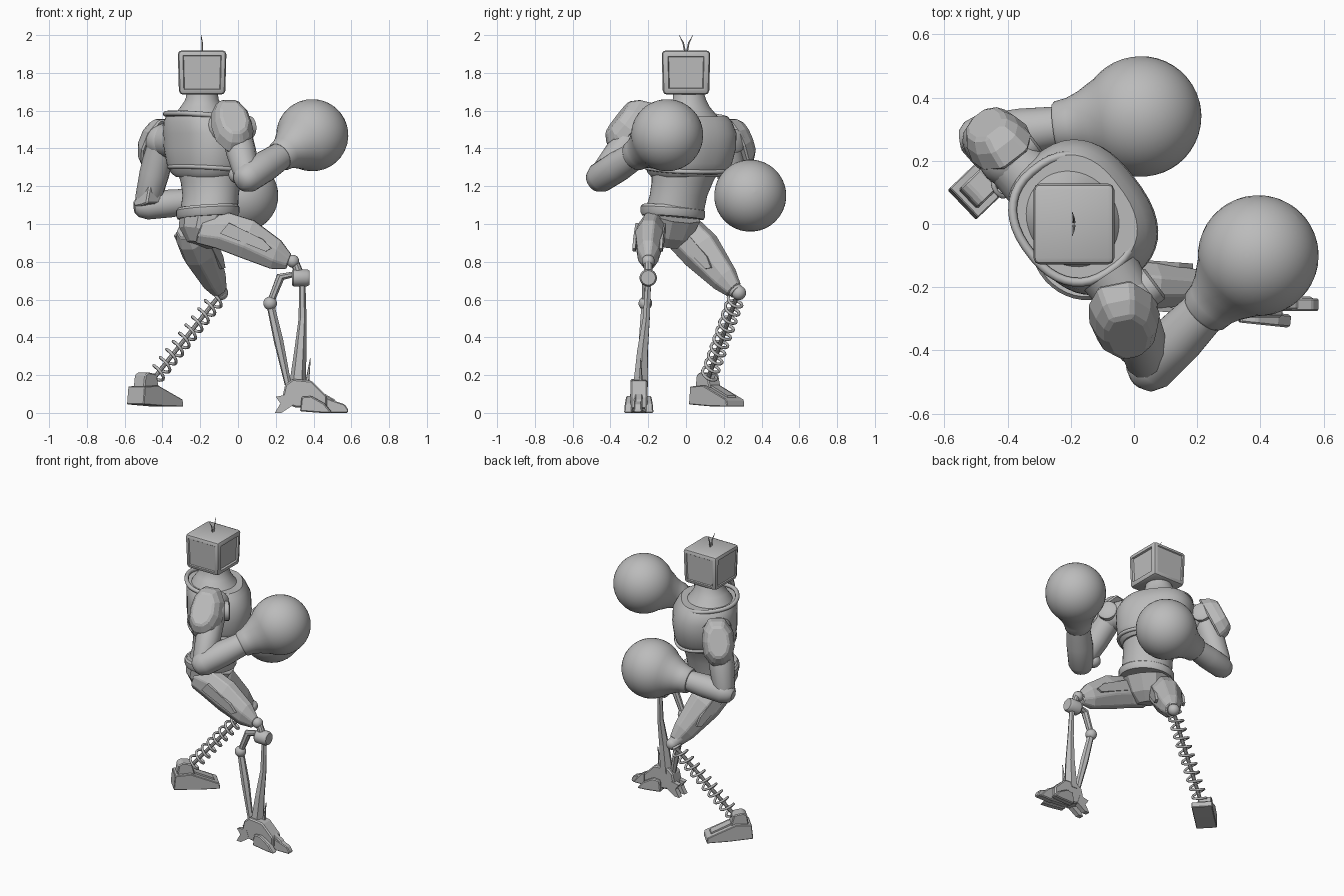
import bpy, bmesh, math
from mathutils import Vector as V

cube = bpy.data.objects.get("Cube")
if cube:
    bpy.data.objects.remove(cube, do_unlink=True)

grey = bpy.data.materials.new("plain_grey")
grey.use_nodes = True
grey.diffuse_color = (0.5, 0.5, 0.5, 1)
grey.node_tree.nodes["Principled BSDF"].inputs["Base Color"].default_value = (0.5, 0.5, 0.5, 1)

UP = V((0, 0, 1))
ACROSS, FACING = V((0.6, -0.8, 0)), V((0.8, 0.6, 0))   # shoulder line and chest direction


def finish(name, bm, smooth=True, bevel=0):
    bmesh.ops.recalc_face_normals(bm, faces=bm.faces[:])
    mesh = bpy.data.meshes.new(name)
    bm.to_mesh(mesh)
    bm.free()
    ob = bpy.data.objects.new(name, mesh)
    bpy.context.collection.objects.link(ob)
    mesh.materials.append(grey)
    if bevel:
        mod = ob.modifiers.new("bevel", "BEVEL")
        mod.width, mod.segments = bevel, 1
    if smooth:
        select(ob)
        bpy.ops.object.shade_smooth_by_angle(angle=math.radians(35))


def select(ob):
    bpy.ops.object.select_all(action='DESELECT')
    ob.select_set(True)
    bpy.context.view_layer.objects.active = ob


def loft(name, rings, smooth=True, bevel=0):
    bm = bmesh.new()
    loops = [[bm.verts.new(p) for p in ring] for ring in rings]
    n = len(loops[0])
    for lo, hi in zip(loops, loops[1:]):
        for i in range(n):
            j = (i + 1) % n
            bm.faces.new((lo[i], lo[j], hi[j], hi[i]))
    bm.faces.new(loops[0])
    bm.faces.new(loops[-1])
    finish(name, bm, smooth, bevel)


def oval(c, a, b, n=32, turn=0.0, power=1.0):
    def bent(v):
        return math.copysign(abs(v) ** power, v)
    angles = [math.tau * (i + turn) / n for i in range(n)]
    return [V(c) + a * bent(math.cos(t)) + b * bent(math.sin(t)) for t in angles]


def tube(name, pts, radii, n=20, squash=1.0, smooth=True, bevel=0):
    # stack of rings square to the line from first to last point
    pts = [V(p) for p in pts]
    d = (pts[-1] - pts[0]).normalized()
    side = d.cross(UP)
    side = side.normalized() if side.length > 0.01 else V((1, 0, 0))
    top = side.cross(d)
    rings = [oval(p, side * r * squash, top * r, n, 0.5) for p, r in zip(pts, radii)]
    loft(name, rings, smooth, bevel)


def body(name, rows, tilt=0.0, power=1.0):
    loft(name, [oval((x, y, z), ACROSS * a + UP * tilt, FACING * b, 40, 0.5, power)
                for z, x, y, a, b in rows])


def prism(name, origin, a, b, pts, depth, taper=1.0, bevel=0.0):
    a, b = V(a).normalized(), V(b).normalized()
    n = a.cross(b)
    mid = sum((V(p) for p in pts), V((0, 0))) / len(pts)
    def layer(h, s):
        flat = [mid + (V(p) - mid) * s for p in pts]
        return [V(origin) + a * p.x + b * p.y + n * h * depth for p in flat]
    shoulder = [layer(0.1, 0.6 + 0.4 * taper)] if taper < 1 else []
    loft(name, [layer(-0.5, 1)] + shoulder + [layer(0.5, taper)], False, bevel)


def wire(name, pts, r, cyclic=False):
    curve = bpy.data.curves.new(name, 'CURVE')
    curve.dimensions = '3D'
    curve.bevel_depth, curve.bevel_resolution = r, 2
    curve.use_fill_caps = True
    line = curve.splines.new('POLY')
    line.points.add(len(pts) - 1)
    for p, q in zip(line.points, pts):
        p.co = (*q, 1)
    line.use_cyclic_u = cyclic
    curve.materials.append(grey)
    ob = bpy.data.objects.new(name, curve)
    bpy.context.collection.objects.link(ob)
    select(ob)
    bpy.ops.object.convert(target='MESH')


def ball(name, c, r):
    bm = bmesh.new()
    bmesh.ops.create_uvsphere(bm, u_segments=24, v_segments=14, radius=r)
    bmesh.ops.translate(bm, verts=bm.verts, vec=V(c))
    finish(name, bm)


# Boxy head, narrower below: deep screen on one side, shallow panels on the rest
bm = bmesh.new()
bmesh.ops.create_cube(bm, size=1)
for v in bm.verts:
    wide = 0.258 if v.co.z > 0 else 0.245
    v.co = V((v.co.x * wide, v.co.y * wide, v.co.z * 0.235))
bmesh.ops.bevel(bm, geom=bm.edges[:], offset=0.022, segments=2, affect='EDGES', profile=0.5)
bm.normal_update()
sides = [f for f in bm.faces if f.calc_area() > 0.03 and abs(f.normal.z) < 0.5]
for f in sides:
    screen = f.normal.x > 0.5
    bmesh.ops.inset_individual(bm, faces=[f], thickness=0.014 if screen else 0.006, depth=0.0)
    bmesh.ops.inset_individual(bm, faces=[f], thickness=0.006, depth=-0.012 if screen else -0.006)
bmesh.ops.translate(bm, verts=bm.verts, vec=V((-0.19, 0, 1.802)))
finish("head", bm)
for s in (-1, 1):
    tube("antenna", [(-0.19, s * 0.005, 1.91), (-0.19, s * 0.015, 1.96), (-0.195, s * 0.037, 2.0)],
         [0.005, 0.004, 0.001], 6)

# Neck, chest, waist and hips
body("neck", [(1.53, -0.19, 0.02, 0.185, 0.165), (1.58, -0.195, 0.015, 0.15, 0.135),
              (1.62, -0.195, 0.015, 0.112, 0.108),
              (1.66, -0.19, 0.018, 0.088, 0.088), (1.71, -0.19, 0.01, 0.08, 0.08)])
body("chest", [(1.25, -0.15, 0.0, 0.18, 0.16), (1.27, -0.152, 0.005, 0.205, 0.18),
               (1.32, -0.155, 0.012, 0.23, 0.195), (1.4, -0.158, 0.02, 0.244, 0.204),
               (1.48, -0.162, 0.022, 0.246, 0.202), (1.54, -0.178, 0.018, 0.225, 0.188),
               (1.57, -0.185, 0.016, 0.2, 0.172)], 0, 0.8)
wire("collar_rim", oval((-0.19, 0.016, 1.567), ACROSS * 0.2, FACING * 0.175 - UP * 0.02, 40, 0.5, 0.85),
     0.014, True)
wire("chest_rim", oval((-0.153, 0.006, 1.29), ACROSS * 0.215, FACING * 0.185 - UP * 0.015, 40, 0.5, 0.8),
     0.012, True)
body("waist", [(1.05, -0.155, -0.065, 0.16, 0.15), (1.15, -0.145, -0.04, 0.158, 0.143),
               (1.22, -0.145, -0.02, 0.168, 0.152), (1.3, -0.15, 0, 0.19, 0.17)])
body("belt", [(1.035, -0.16, -0.07, 0.168, 0.155), (1.05, -0.16, -0.07, 0.175, 0.163),
              (1.08, -0.16, -0.07, 0.175, 0.163), (1.093, -0.16, -0.07, 0.164, 0.153)], 0.015)
tube("pelvis", [(-0.2, -0.1, 0.89), (-0.19, -0.09, 0.95), (-0.16, -0.07, 1.05)],
     [0.07, 0.125, 0.155], 10, smooth=False)

# Arms: shoulder, pad, upper arm, forearm and round glove
pad = [(-0.065, 0.165), (0.045, 0.165), (0.1, 0.08), (0.115, -0.03), (0.09, -0.12),
       (0.035, -0.17), (-0.045, -0.17), (-0.1, -0.1), (-0.115, 0), (-0.105, 0.09)]


def arm(side, shoulder, pad_mid, pad_out, pad_size, elbow, glove, r):
    shoulder, elbow, glove = V(shoulder), V(elbow), V(glove)
    socket = (V((-0.18, 0, shoulder.z)) - shoulder).normalized()
    ball(side + "_shoulder", shoulder, 0.092)
    tube(side + "_shoulder_socket", [shoulder, shoulder + socket * 0.11], [0.085, 0.1])
    tube(side + "_shoulder_disc", [shoulder + FACING * h for h in (0.05, 0.094, 0.102)],
         [0.062, 0.062, 0.05])
    n = V(pad_out).normalized()
    b = (UP - n * n.z).normalized()
    shape = [V(p) * pad_size for p in pad]
    prism(side + "_shoulder_pad", pad_mid, b.cross(n), b, shape, 0.1, 0.62, 0.01)
    d = (elbow - shoulder).normalized()
    tube(side + "_upper_arm", [shoulder, shoulder.lerp(elbow, 0.5), elbow - d * 0.04, elbow + d * 0.02],
         [0.08, 0.08, 0.07, 0.05], 12)
    f = (glove - elbow).normalized()
    wrist = glove - f * 0.25
    tube(side + "_forearm", [elbow - f * 0.065, elbow - f * 0.045, elbow, elbow.lerp(wrist, 0.5), wrist],
         [0.03, r * 0.75, r, r * 1.03, r * 0.9], 24)
    profile = [(-0.275, 0.075), (-0.265, 0.083), (-0.23, 0.088), (-0.19, 0.104), (-0.16, 0.122)]
    for i in range(17):
        t = math.radians(134 - 133.5 * i / 16)
        profile.append((0.191 * math.cos(t), 0.191 * math.sin(t)))
    tube(side + "_glove", [glove + f * h for h, _ in profile], [q for _, q in profile], 36)


arm("right", (-0.015, -0.245, 1.51), (-0.025, -0.32, 1.54), (0.15, -0.75, 0.6), 1.0,
    (0.05, -0.455, 1.245), (0.393, -0.1, 1.47), 0.08)
arm("left", (-0.4, 0.21, 1.44), (-0.445, 0.28, 1.435), (-0.55, 0.72, 0.42), 0.92,
    (-0.485, 0.275, 1.095), (0.022, 0.34, 1.15), 0.072)
ball("right_elbow_joint", (-0.005, -0.4, 1.26), 0.045)
prism("left_elbow_guard", (-0.475, 0.235, 1.22), FACING, UP,
      [(-0.06, -0.13), (0.05, -0.13), (0.07, 0.12), (0, 0.14)], 0.1, 0.85, 0.008)

# Thighs with raised side plates
thighs = {"right": ([(-0.2, -0.16, 0.97), (-0.08, -0.18, 0.965), (0.05, -0.195, 0.92),
                     (0.2, -0.2, 0.838), (0.268, -0.2, 0.8)], [0.08, 0.108, 0.113, 0.086, 0.045], 0.7),
          "left": ([(-0.26, -0.05, 0.98), (-0.235, 0.0, 0.94), (-0.2, 0.08, 0.86),
                    (-0.13, 0.205, 0.71), (-0.1, 0.255, 0.65)], [0.08, 0.112, 0.116, 0.08, 0.05], 0.86)}
for side, (path, radii, squash) in thighs.items():
    tube(side + "_thigh", path, radii, 8, squash, False, 0.006)
    a, b = V(path[1]), V(path[3])
    d = (b - a).normalized()
    out = d.cross(UP).normalized()
    for s in (-1, 1):
        o = V(path[2]) + out * s * 0.102 * squash - d * 0.02
        prism(side + "_thigh_plate", o, d, out.cross(d),
              [(-0.12, -0.03), (0.14, -0.018), (0.16, 0.01), (0.1, 0.035), (-0.1, 0.04)], 0.016)

# Right lower leg: knee joint and two thin struts
ball("right_knee_ball", (0.29, -0.2, 0.803), 0.034)
tube("right_knee_link", [(0.3, -0.2, 0.8), (0.33, -0.2, 0.72)], [0.022, 0.026], 10)
tube("right_knee_barrel", [(0.285, -0.2, 0.715), (0.295, -0.2, 0.715), (0.365, -0.2, 0.715),
                           (0.378, -0.2, 0.715)], [0.038, 0.046, 0.046, 0.038])
tube("right_shin", [(0.34, -0.2, 0.69), (0.342, -0.21, 0.5), (0.33, -0.23, 0.33), (0.315, -0.24, 0.14)],
     [0.017, 0.021, 0.032, 0.045], 6, smooth=False)
tube("right_calf_arm", [(0.3, -0.2, 0.735), (0.225, -0.21, 0.72), (0.17, -0.215, 0.58)],
     [0.02, 0.024, 0.02], 8)
ball("right_calf_joint", (0.17, -0.215, 0.58), 0.036)
tube("right_calf_strut", [(0.17, -0.215, 0.58), (0.215, -0.225, 0.38), (0.265, -0.24, 0.15)],
     [0.021, 0.026, 0.018], 6, smooth=False)
tube("right_ankle_spike", [(0.365, -0.24, 0.15), (0.383, -0.24, 0.29)], [0.012, 0.002], 5)

# Clawed right foot
prism("right_foot", (0, -0.25, 0), (1, 0, 0), UP,
      [(0.23, 0.06), (0.25, 0.15), (0.29, 0.18), (0.39, 0.17), (0.47, 0.09), (0.47, 0.02), (0.3, 0.03)],
      0.09, 1, 0.008)
toe = [(0, 0.01), (0.01, 0.1), (0.07, 0.105), (0.15, 0.06), (0.2, 0.0), (0.13, 0.0)]
for offset, angle, size in ((-0.04, -6, 0.85), (0.04, 6, 0.85), (0, 0, 1.2)):
    t = math.radians(angle)
    prism("right_toe", (0.33, -0.25 + offset, 0), (math.cos(t), math.sin(t), 0), UP,
          [V(p) * size for p in toe], 0.042, 1, 0.006)
prism("right_toe_tip", (0.455, -0.255, 0), (1, 0, 0), UP,
      [(0, 0), (0, 0.085), (0.05, 0.065), (0.11, 0.045), (0.13, 0.015), (0.125, 0)], 0.04, 1, 0.005)
for y in (-0.28, -0.22):
    prism("right_heel_claw", (0, y, 0), (1, 0, 0), UP,
          [(0.195, 0), (0.225, 0.05), (0.2, 0.085), (0.27, 0.1), (0.29, 0.04), (0.23, 0)], 0.032)

# Left lower leg: coil spring around a slim rod
ball("left_knee_ball", (-0.09, 0.28, 0.635), 0.038)
tube("left_knee_cap", [(-0.12, 0.235, 0.675), (-0.095, 0.27, 0.64)], [0.045, 0.04], 12)
top, low = V((-0.1, 0.27, 0.62)), V((-0.44, 0.12, 0.19))
d = (low - top).normalized()
e = d.cross(UP).normalized()
g = e.cross(d)
turns, steps = 10, 16
coil = []
for i in range(turns * steps + 1):
    t = math.tau * i / steps
    coil.append(top.lerp(low, i / (turns * steps)) + (e * math.cos(t) + g * math.sin(t)) * 0.042)
wire("left_leg_spring", coil, 0.008)
tube("left_leg_rod", [top, low], [0.012, 0.012], 10)

# Left foot: wedge shoe with ankle block
heel, ahead = V((-0.545, 0.06, 0)), V((0.72, 0.69, 0))
prism("left_foot", heel, ahead, UP,
      [(0, 0.045), (0.01, 0.14), (0.11, 0.145), (0.29, 0.07), (0.295, 0.033), (0.16, 0.035)], 0.13, 1, 0.004)
prism("left_foot_ridge", heel, ahead, UP,
      [(0.1, 0.1), (0.1, 0.162), (0.26, 0.092), (0.27, 0.06)], 0.06)
prism("left_ankle", heel, ahead, UP,
      [(0.025, 0.13), (0.035, 0.2), (0.06, 0.215), (0.12, 0.205), (0.14, 0.13)], 0.085, 1, 0.006)
